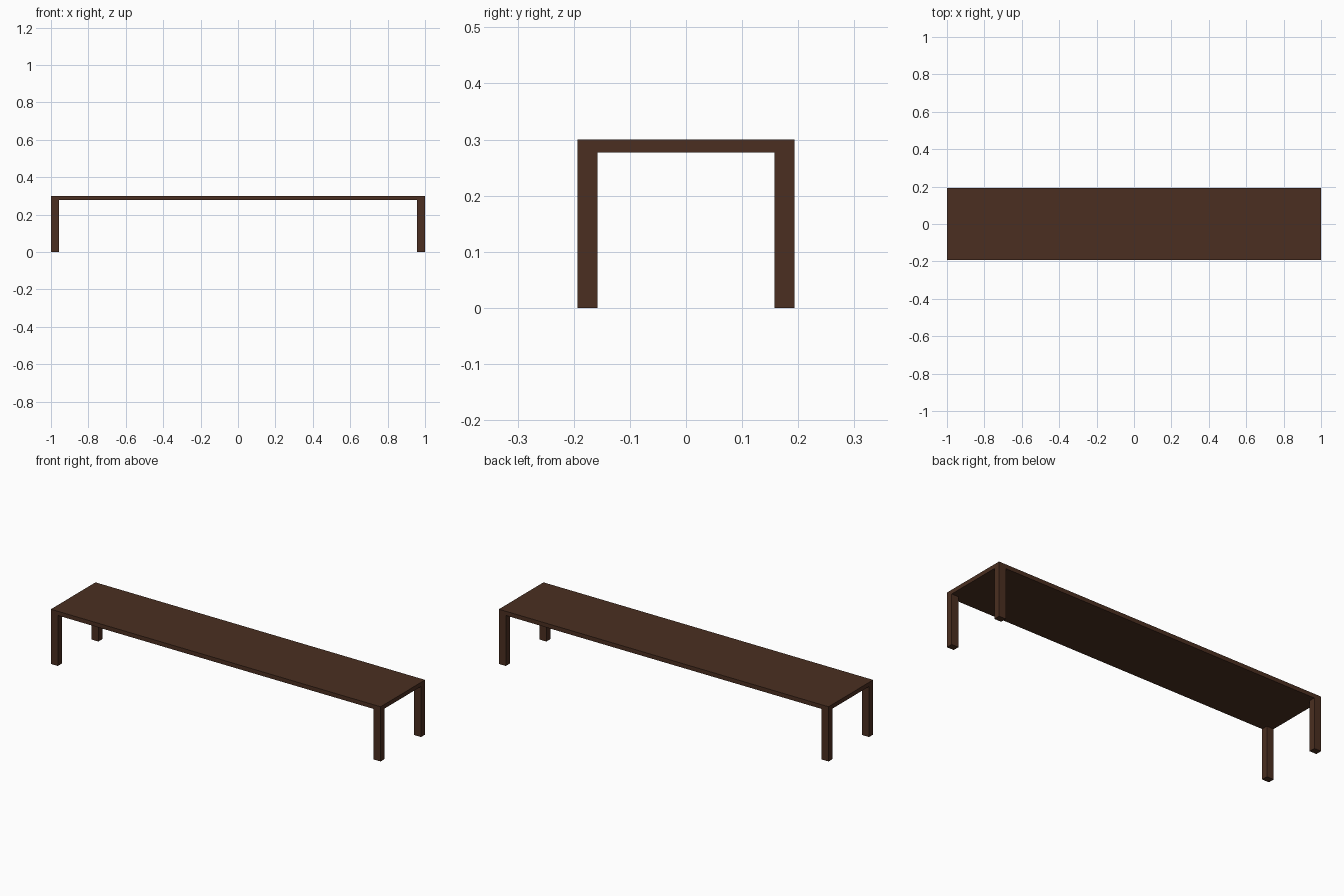
import bpy

if "Cube" in bpy.data.objects:
    bpy.data.objects.remove(bpy.data.objects["Cube"])

wood = bpy.data.materials.new("dark_wood")
wood.diffuse_color = (0.07, 0.028, 0.015, 1)
wood.use_nodes = True
wood.node_tree.nodes["Principled BSDF"].inputs["Base Color"].default_value = wood.diffuse_color

LENGTH, DEPTH, HEIGHT = 2.0, 0.386, 0.30
TOP = 0.023               # slab thickness
LEG_X, LEG_Y = 0.042, 0.035


def box(name, size, centre):
    bpy.ops.mesh.primitive_cube_add(size=1, location=centre)
    ob = bpy.context.object
    ob.name = name
    ob.scale = size
    bpy.ops.object.transform_apply(location=False, rotation=False, scale=True)
    ob.data.materials.append(wood)
    return ob


# Flat table top
box("table_top", (LENGTH, DEPTH, TOP), (0, 0, HEIGHT - TOP / 2))

# Four corner legs, flush with the edges of the top
leg_h = HEIGHT - TOP
for sx, side in ((-1, "left"), (1, "right")):
    for sy, end in ((-1, "front"), (1, "back")):
        box(f"{end}_{side}_leg", (LEG_X, LEG_Y, leg_h),
            (sx * (LENGTH - LEG_X) / 2, sy * (DEPTH - LEG_Y) / 2, leg_h / 2))
